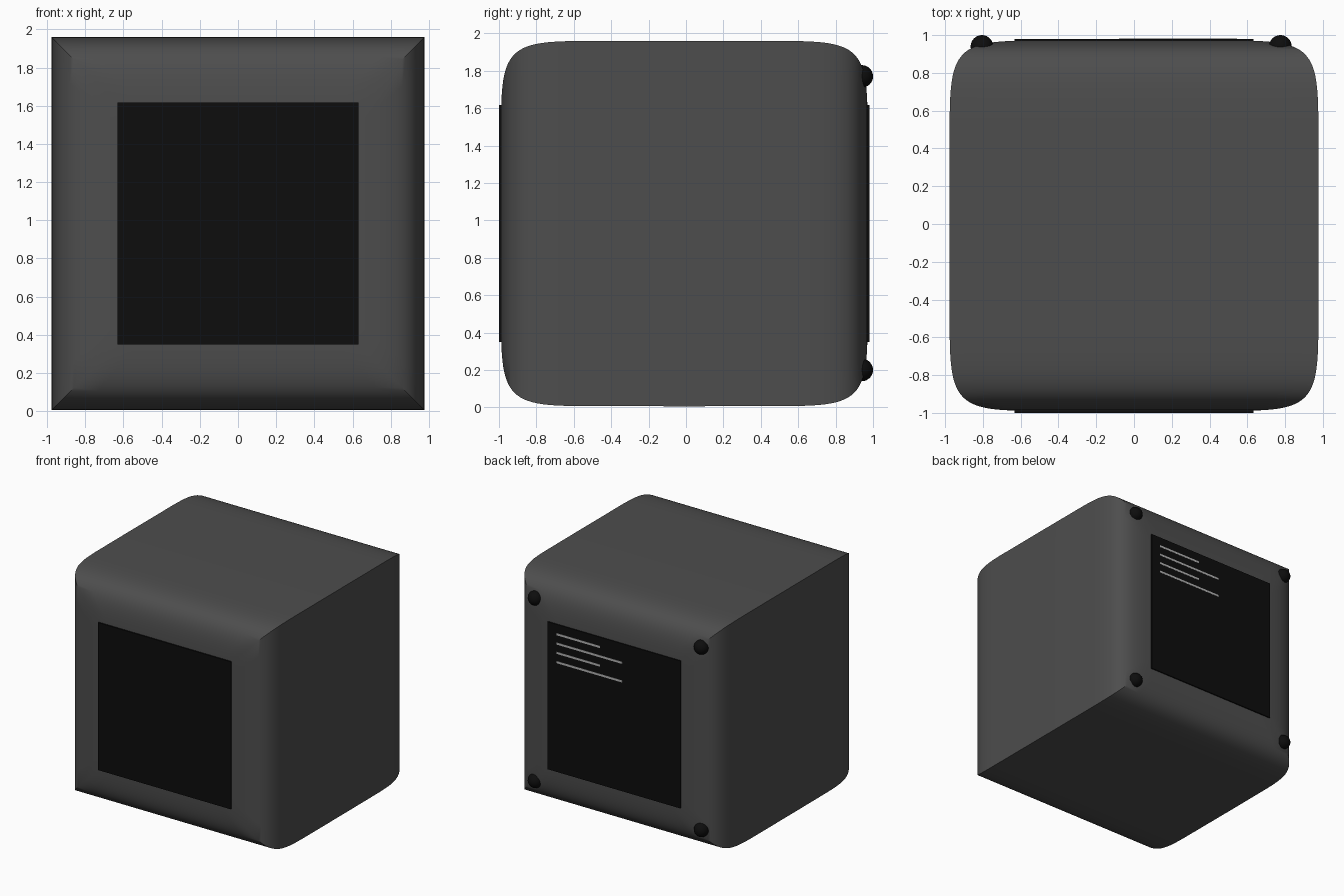
import bpy, bmesh, math

if "Cube" in bpy.data.objects:
    bpy.data.objects.remove(bpy.data.objects["Cube"])

MID_Z = 0.983


def material(name, value):
    m = bpy.data.materials.new(name)
    m.diffuse_color = (value, value, value, 1)
    m.use_nodes = True
    m.node_tree.nodes["Principled BSDF"].inputs["Base Color"].default_value = m.diffuse_color
    return m


shell_mat = material("dark_grey", 0.075)
black_mat = material("black", 0.004)
line_mat = material("light_grey", 0.45)


def finish(bm, name, mat, angle=40):
    bmesh.ops.recalc_face_normals(bm, faces=bm.faces)
    me = bpy.data.meshes.new(name)
    bm.to_mesh(me)
    bm.free()
    me.shade_smooth()
    me.set_sharp_from_angle(angle=math.radians(angle))
    me.materials.append(mat)
    ob = bpy.data.objects.new(name, me)
    bpy.context.collection.objects.link(ob)
    return ob


def box(name, x0, x1, y0, y1, z0, z1, mat):
    bm = bmesh.new()
    bmesh.ops.create_cube(bm, size=1)
    for v in bm.verts:
        v.co = (x0 + (v.co.x + 0.5) * (x1 - x0),
                y0 + (v.co.y + 0.5) * (y1 - y0),
                z0 + (v.co.z + 0.5) * (z1 - z0))
    return finish(bm, name, mat)


# Body: square sections along y, their size following a soft squircle profile
HALF, DEPTH, MID_Y, POWER = 0.977, 0.981, -0.009, 9
STEPS, SIDE = 48, 12
bm = bmesh.new()
rings = []
for i in range(STEPS + 1):
    a = math.radians(1 + 178 * i / STEPS)
    s, c = math.sin(a), math.cos(a)
    w = HALF * s ** (2 / POWER)
    y = MID_Y - DEPTH * math.copysign(abs(c) ** (2 / POWER), c)
    ring = []
    for k in range(4):
        for j in range(SIDE):
            u, v = -w + 2 * w * j / SIDE, -w
            for _ in range(k):
                u, v = -v, u
            ring.append(bm.verts.new((u, y, MID_Z + v)))
    rings.append(ring)
n = 4 * SIDE
for r0, r1 in zip(rings, rings[1:]):
    for j in range(n):
        bm.faces.new((r0[j], r0[(j + 1) % n], r1[(j + 1) % n], r1[j]))
bm.faces.new(rings[0])
bm.faces.new(rings[-1])
finish(bm, "body", shell_mat)

# Black panels on front and back
box("front_panel", -0.632, 0.632, -1.0, -0.95, 0.35, 1.618, black_mat)
box("back_panel", -0.632, 0.632, 0.93, 0.98, 0.35, 1.618, black_mat)

# Lines on the back panel, alternately short and long
for i, end in enumerate((0.13, -0.08, 0.13, -0.08)):
    z = 1.535 - 0.08 * i
    box(f"panel_line_{i + 1}", end, 0.545, 0.97, 0.982, z - 0.009, z + 0.009, line_mat)

# Round feet at the corners of the back
for x in (-0.805, 0.775):
    for z in (0.2, 1.77):
        bm = bmesh.new()
        bmesh.ops.create_uvsphere(bm, u_segments=32, v_segments=16, radius=0.06)
        bmesh.ops.translate(bm, verts=bm.verts, vec=(x, 0.94, z))
        side = "left" if x < 0 else "right"
        finish(bm, f"back_foot_{side}_{'low' if z < 1 else 'high'}", black_mat)
